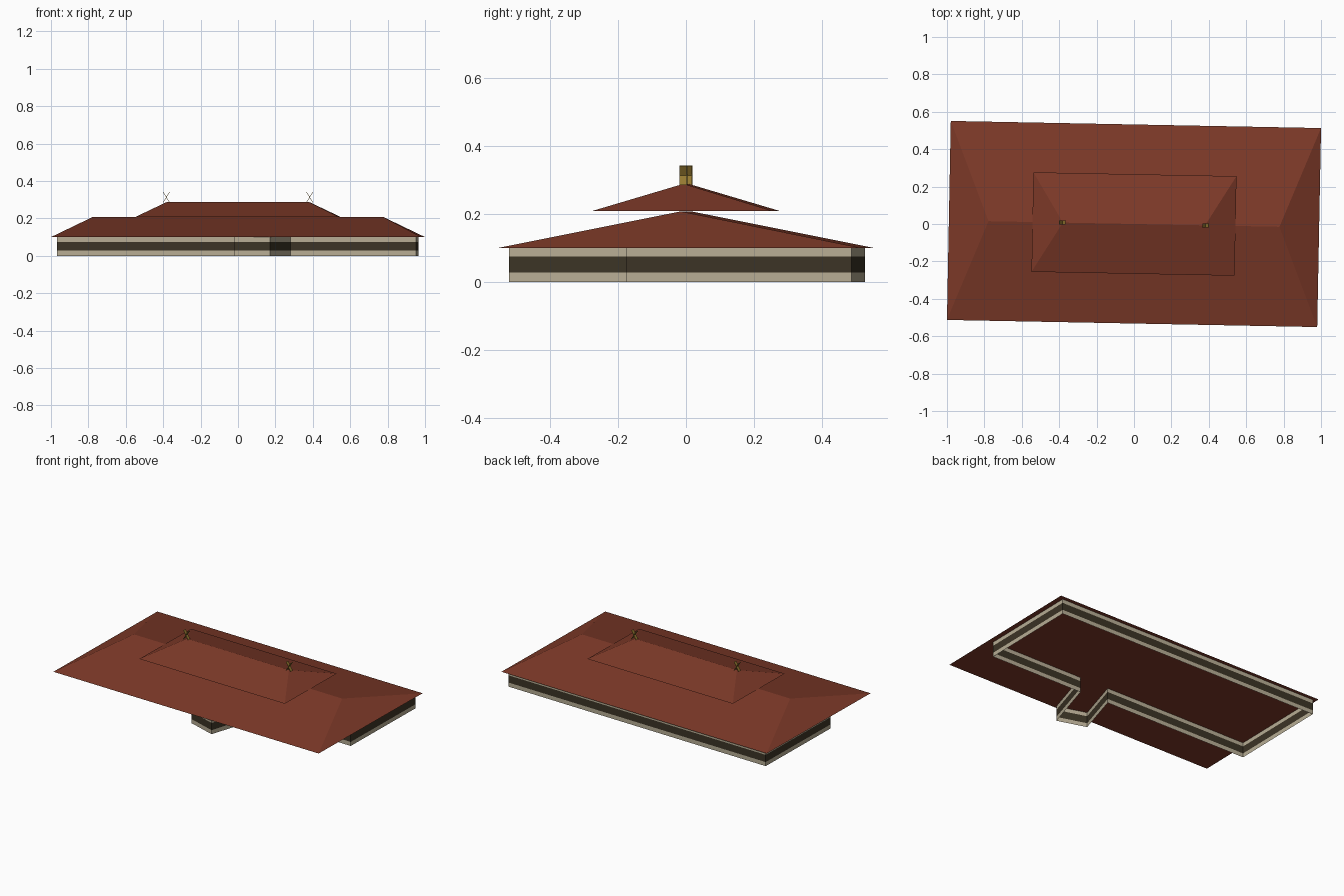
import bpy, bmesh
from math import radians
from mathutils import Matrix, Vector

cube = bpy.data.objects.get("Cube")
if cube:
    bpy.data.objects.remove(cube)

TURN = radians(-1.1)   # the whole house sits slightly turned


def material(name, rgb):
    m = bpy.data.materials.new(name)
    m.use_nodes = True
    m.diffuse_color = (*rgb, 1)
    m.node_tree.nodes["Principled BSDF"].inputs["Base Color"].default_value = (*rgb, 1)
    return m


tile = material("red brown tile", (0.205, 0.041, 0.021))
plaster = material("cream plaster", (0.48, 0.42, 0.30))
timber = material("dark timber", (0.045, 0.034, 0.019))
gold = material("old gold", (0.30, 0.19, 0.03))


def finish(name, bm, mats):
    mesh = bpy.data.meshes.new(name)
    bm.to_mesh(mesh)
    bm.free()
    for m in mats:
        mesh.materials.append(m)
    obj = bpy.data.objects.new(name, mesh)
    bpy.context.collection.objects.link(obj)
    return obj


def hip_roof(name, hx, hy, ridge, z0, z1):
    """Closed hip roof: rectangular eaves and a ridge along x."""
    bm = bmesh.new()
    a, b, c, d = [bm.verts.new((sx * hx, sy * hy, z0))
                  for sx, sy in ((-1, -1), (1, -1), (1, 1), (-1, 1))]
    left, right = [bm.verts.new((s * ridge, 0, z1)) for s in (-1, 1)]
    for f in ((a, b, right, left), (b, c, right), (c, d, left, right),
              (d, a, left), (d, c, b, a)):
        bm.faces.new(f)
    finish(name, bm, [tile]).rotation_euler.z = TURN


# Two stacked roofs
hip_roof("lower_roof", 0.99, 0.532, 0.778, 0.10, 0.207)
hip_roof("upper_roof", 0.543, 0.266, 0.38, 0.208, 0.288)

# Outer wall with angled porch, in three horizontal bands
outline = [(-0.967, -0.137), (0.073, -0.158), (-0.02, -0.46), (0.17, -0.52),
           (0.28, -0.164), (0.953, -0.176), (0.965, 0.486), (-0.955, 0.526)]
levels = [0, 0.027, 0.075, 0.10]
bm = bmesh.new()
rings = [[bm.verts.new((x, y, z)) for x, y in outline] for z in levels]
for k, (low, high) in enumerate(zip(rings, rings[1:])):
    for i in range(len(outline)):
        j = (i + 1) % len(outline)
        face = bm.faces.new((low[i], low[j], high[j], high[i]))
        face.material_index = k % 2
finish("banded_wall", bm, [plaster, timber])

# Crossed boards at both ends of the top ridge
for side, x in (("right", -0.383), ("left", 0.383)):
    bm = bmesh.new()
    for tilt in (-1, 1):
        place = (Matrix.Rotation(TURN, 4, "Z")
                 @ Matrix.Translation(Vector((x, 0, 0.313)))
                 @ Matrix.Rotation(tilt * radians(31), 4, "Y")
                 @ Matrix.Diagonal((0.002, 0.022, 0.066, 1)))
        bmesh.ops.create_cube(bm, size=1, matrix=place)
    finish("ridge_cross_" + side, bm, [gold])
